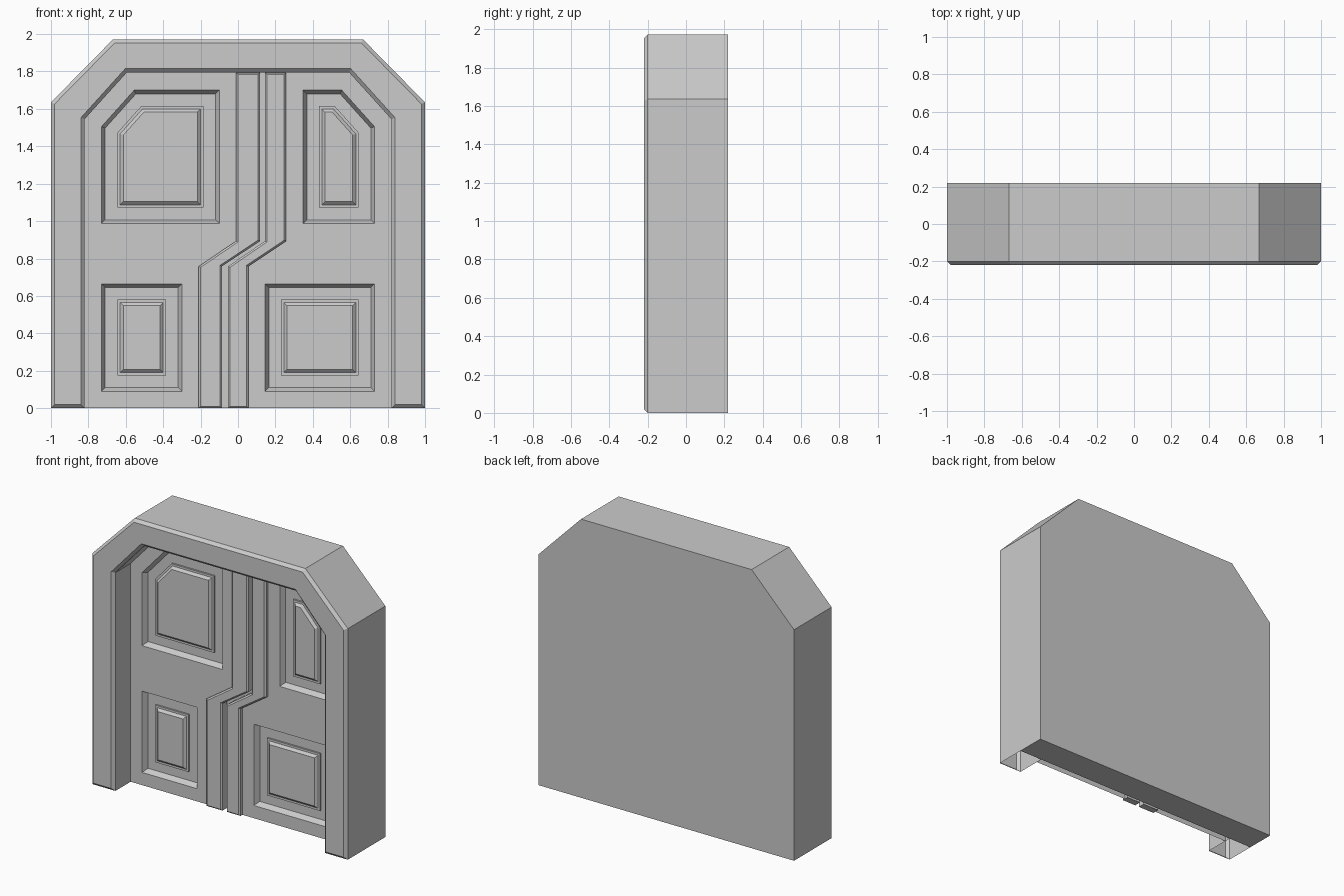
import bpy, bmesh
from mathutils import Vector

if "Cube" in bpy.data.objects:
    bpy.data.objects.remove(bpy.data.objects["Cube"])

BLOCK_Y, DOOR_Y = 0.015, -0.03


def ccw(pts):
    area = sum(a[0] * b[1] - b[0] * a[1] for a, b in zip(pts, pts[1:] + pts[:1]))
    return pts if area > 0 else pts[::-1]


def inset(pts, d):
    """Mitred inset of a counter-clockwise (x, z) outline."""
    out = []
    for i, p in enumerate(pts):
        p = Vector(p)
        e1 = (p - Vector(pts[i - 1])).normalized()
        e2 = (Vector(pts[(i + 1) % len(pts)]) - p).normalized()
        n1, n2 = Vector((-e1.y, e1.x)), Vector((-e2.y, e2.x))
        out.append(tuple(p + (n1 + n2) * d / (1 + n1.dot(n2))))
    return out


def ring(bm, pts, y):
    return [bm.verts.new((x, y, z)) for x, z in pts]


def loft(bm, rings, open_bottom=False):
    """Skin successive rings and cap the last one."""
    for a, b in zip(rings, rings[1:]):
        for i in range(len(a)):
            j = (i + 1) % len(a)
            quad = (a[i], a[j], b[j], b[i])
            if not (open_bottom and all(v.co.z < 0.001 for v in quad)):
                bm.faces.new(quad)
    bm.faces.new(rings[-1])


def finish(bm, name):
    me = bpy.data.meshes.new(name)
    bm.to_mesh(me)
    bm.free()
    ob = bpy.data.objects.new(name, me)
    bpy.context.collection.objects.link(ob)
    return ob


def raised(name, pts, y_back, y_front, bevel, open_bottom=False, back=False):
    """Extruded outline with a bevelled front edge."""
    bm, pts = bmesh.new(), ccw(pts)
    rings = [ring(bm, pts, y_back), ring(bm, pts, y_front + bevel)]
    if bevel:
        rings.append(ring(bm, inset(pts, bevel), y_front))
    loft(bm, rings, open_bottom)
    if back:
        bm.faces.new(rings[0][::-1])
    return finish(bm, name)


def leaf(name, outline, panels):
    """Door sheet with stepped, sunken panels."""
    bm = bmesh.new()
    holes = [ring(bm, ccw(p), DOOR_Y) for p in panels]
    edges = []
    for loop in [ring(bm, ccw(outline), DOOR_Y)] + holes:
        edges += [bm.edges.new((loop[i - 1], loop[i])) for i in range(len(loop))]
    bmesh.ops.triangle_fill(bm, edges=edges, use_beauty=True, normal=(0, -1, 0))
    bmesh.ops.dissolve_limit(bm, angle_limit=0.01, verts=bm.verts[:], edges=bm.edges[:])
    for pts, hole in zip(panels, holes):
        pts = ccw(pts)
        steps = [(0.02, 0.008), (0.085, 0.008), (0.085, -0.004),
                 (0.10, -0.004), (0.117, -0.02)]
        loft(bm, [hole] + [ring(bm, inset(pts, d), y) for d, y in steps])
    return finish(bm, name)


def mirror_x(half):
    return half + [(-x, z) for x, z in reversed(half)]


# Solid back block and arched frame
outer = [(1, 0), (1, 1.635), (0.668, 1.972)]
inner = [(0.82, 0), (0.82, 1.545), (0.594, 1.795)]
raised("back_block", mirror_x(outer), 0.22, BLOCK_Y, 0, back=True)
frame = mirror_x(outer) + mirror_x([(-x, z) for x, z in inner])
raised("arch_frame", frame, BLOCK_Y, -0.22, 0.02, open_bottom=True)

# Door leaves meeting along a jogged seam
leaf("left_leaf",
     [(-x, z) for x, z in inner] + [(0.118, 1.795), (0.118, 0.895), (-0.086, 0.758), (-0.086, 0)],
     [[(-0.73, 0.987), (-0.10, 0.987), (-0.10, 1.70), (-0.555, 1.70), (-0.73, 1.505)],
      [(-0.73, 0.09), (-0.30, 0.09), (-0.30, 0.665), (-0.73, 0.665)]])
leaf("right_leaf",
     inner + [(0.144, 1.795), (0.144, 0.885), (-0.053, 0.758), (-0.053, 0)],
     [[(0.348, 0.987), (0.73, 0.987), (0.73, 1.505), (0.555, 1.70), (0.348, 1.70)],
      [(0.145, 0.09), (0.73, 0.09), (0.73, 0.665), (0.145, 0.665)]])

# Raised edge bars on both sides of the seam
for name, l_top, r_top, l_low, r_low in (("left_bar", -0.011, 0.118, -0.21, -0.086),
                                         ("right_bar", 0.144, 0.257, -0.053, 0.055)):
    raised(name, [(l_low, 0), (r_low, 0), (r_low, 0.758), (r_top, 0.893), (r_top, 1.793),
                  (l_top, 1.793), (l_top, 0.893), (l_low, 0.758)],
           0.0, DOOR_Y - 0.03, 0.01)
